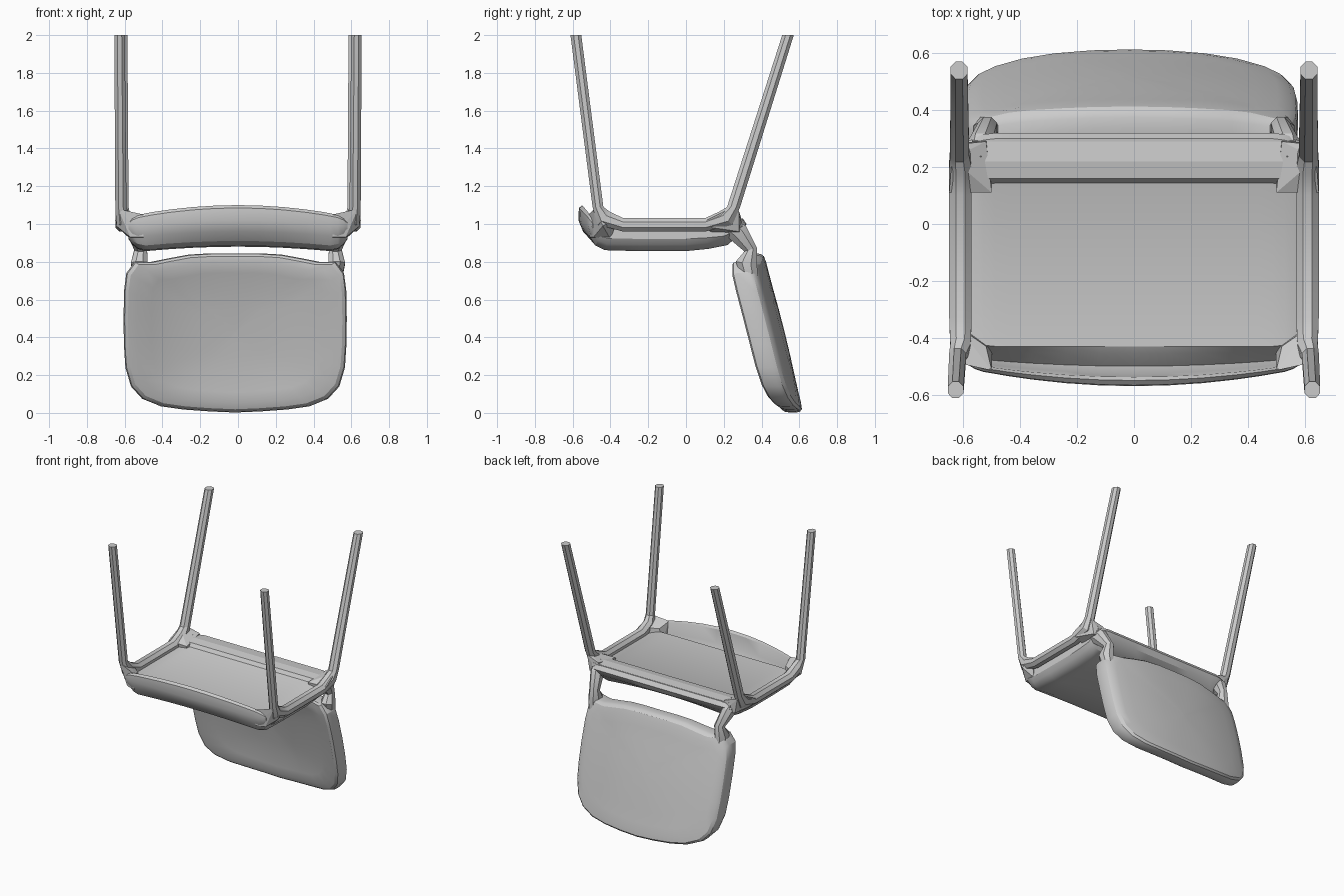
import bpy, bmesh, math
from mathutils import Vector

if "Cube" in bpy.data.objects:
    bpy.data.objects.remove(bpy.data.objects["Cube"])

X = Vector((1, 0, 0))


def finish(name, bm, mirror=False, smooth=True):
    bmesh.ops.remove_doubles(bm, verts=bm.verts, dist=0.0005)
    bmesh.ops.recalc_face_normals(bm, faces=bm.faces)
    me = bpy.data.meshes.new(name)
    bm.to_mesh(me)
    bm.free()
    ob = bpy.data.objects.new(name, me)
    bpy.context.collection.objects.link(ob)
    if mirror:
        ob.modifiers.new("mirror", 'MIRROR')
    if smooth:
        bpy.ops.object.select_all(action='DESELECT')
        ob.select_set(True)
        bpy.context.view_layer.objects.active = ob
        bpy.ops.object.shade_smooth_by_angle(angle=math.radians(28))
    return ob


def loft(name, rings, **kw):
    """Bridge a list of equal-length point rings and cap both ends."""
    bm = bmesh.new()
    vs = [[bm.verts.new(p) for p in r] for r in rings]
    n = len(vs[0])
    for a, b in zip(vs, vs[1:]):
        for i in range(n):
            j = (i + 1) % n
            bm.faces.new((a[i], a[j], b[j], b[i]))
    bm.faces.new(vs[0])
    bm.faces.new(vs[-1])
    return finish(name, bm, **kw)


def ring(c, n, a, b, k=8):
    """Octagonal ring round c, facing n (n lies in the yz plane)."""
    c, v = Vector(c), Vector(n).normalized().cross(X)
    pts = []
    for i in range(k):
        t = 2 * math.pi * (i + .5) / k
        pts.append(c + X * a * 1.07 * math.cos(t) + v * b * 1.07 * math.sin(t))
    return pts


def hull(name, pts, **kw):
    bm = bmesh.new()
    for p in pts:
        bm.verts.new(p)
    bmesh.ops.convex_hull(bm, input=bm.verts)
    return finish(name, bm, **kw)


# Leg frame: front leg, side rail and rear leg in one bent bar per side
loft("leg_frame", [
    ring((.627, -.583, 2.0), (0, 0, -1), .028, .029),
    ring((.62, -.466, 1.09), (0, 0, -1), .03, .029),
    ring((.61, -.435, 1.03), (0, .7, -.7), .036, .048),
    ring((.61, -.33, 0.995), (0, 1, 0), .04, .036),
    ring((.61, .10, 0.995), (0, 1, 0), .04, .036),
    ring((.61, .21, 1.03), (0, .7, .7), .04, .05),
    ring((.613, .252, 1.09), (0, 0, 1), .034, .035),
    ring((.615, .54, 2.0), (0, 0, 1), .03, .031)], mirror=True)

# Corner brackets joining the frame to the seat
hull("front_bracket", [
    (.64, -.45, 1.06), (.635, -.485, 1.08), (.645, -.44, .99), (.62, -.36, 1.03),
    (.57, -.40, .92), (.57, -.49, .93), (.50, -.51, .93), (.50, -.515, 1.05),
    (.52, -.43, 1.02), (.50, -.43, .92)], mirror=True, smooth=False)
hull("rear_bracket", [
    (.65, .11, 1.02), (.64, .23, 1.08), (.62, .28, 1.07), (.645, .14, .98),
    (.60, .28, .96), (.50, .11, 1.015), (.52, .29, 1.04), (.52, .12, .94),
    (.51, .30, .95)], mirror=True, smooth=False)

# Crossbar under the rear of the seat
hull("rear_crossbar", [(sx * .57, y, z) for sx in (-1, 1)
                       for y, z in ((.13, .98), (.16, 1.025), (.22, 1.035), (.29, 1.03), (.30, .97))],
     smooth=False)

# Seat: dished pan with curled front lip and flat underside panel
profile = [(-.55, 1.10), (-.567, 1.085), (-.57, 1.02), (-.545, .96), (-.50, .91),
           (-.43, .885), (-.25, .88), (0, .88), (.12, .892), (.22, .912),
           (.30, .96), (.32, 1.0), (.30, 1.03), (.20, 1.02), (.16, 1.0),
           (-.43, 1.0), (-.455, .985), (-.50, .94), (-.525, .99), (-.538, 1.085)]


def seat_section(x):
    t = min(abs(x) / .5, 1)
    e = max(0, (abs(x) - .48) / .1)
    s = math.sqrt(max(0, 1 - .8 * e * e))
    out = []
    for y, z in profile:
        if y < -.44:
            y += .045 * t ** 2 * (-y - .44) / .13
        if y < -.44 or z < .95:
            z -= (.025 if z < 1.03 else .045) * t * t
        out.append((x, -.1 + (y + .1) * (.88 + .12 * s), .975 + (z - .975) * s))
    return out


xs = [0, .12, .24, .36, .44, .49, .53, .56, .58]
loft("seat", [seat_section(x) for x in [-v for v in reversed(xs[1:])] + xs])

# Backrest: rounded panel wrapped around the sitter, with thick padded sides
half = [(0, .845), (.13, .845), (.25, .838), (.36, .818), (.45, .80), (.54, .80),
        (.585, .74), (.597, .65), (.6, .50), (.598, .36), (.59, .24), (.56, .14),
        (.50, .075), (.40, .035), (.28, .018), (.14, .008), (0, .002)]
outline = half + [(-x, z) for x, z in reversed(half[1:-1])]
sect = [(.02, -.05), (.3, -.052), (.55, -.055), (.75, -.062), (.88, -.066), (.96, -.056),
        (.99, -.04), (1, -.015), (1, .02), (.99, .04), (.96, .053), (.88, .055),
        (.75, .052), (.55, .05), (.3, .05), (.02, .05)]


def back_ring(s, d):
    out = []
    for x, z in outline:
        x, z = x * s * .985, .43 + (z - .43) * s
        y = .564 - .18 * z - .08 * z * z - .11 * (abs(x) / .6) ** 2.6
        swell = .028 * (abs(x) / .6) ** 3 if d > 0 else 0
        out.append((x - .015, y + d + swell, z))
    return out


loft("backrest", [back_ring(s, d) for s, d in sect])

# Struts joining seat frame and backrest, blending into its upper corners
loft("back_strut", [
    ring((.555, .215, 1.0), (0, 1, -.5), .04, .05),
    ring((.54, .28, .95), (0, .8, -.8), .042, .055),
    ring((.515, .342, .865), (0, .3, -1), .034, .035),
    ring((.522, .32, .79), (0, -.2, -1), .045, .058),
    ring((.515, .345, .68), (0, .2, -1), .03, .04)], mirror=True)
